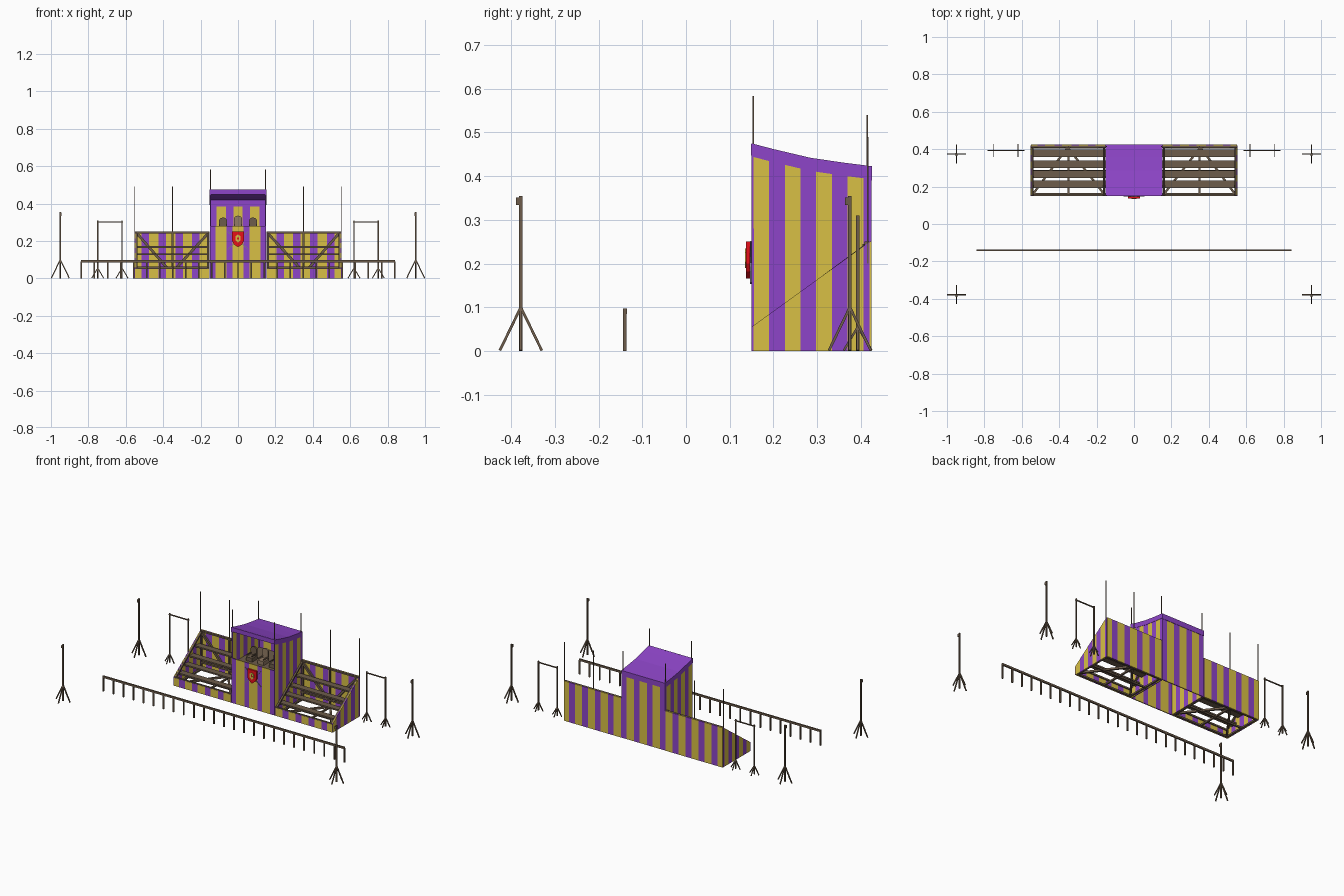
import bpy, bmesh, math
from mathutils import Vector

if "Cube" in bpy.data.objects:
    bpy.data.objects.remove(bpy.data.objects["Cube"])


def mat(name, rgb):
    m = bpy.data.materials.new(name)
    m.diffuse_color = (*rgb, 1)
    m.use_nodes = True
    m.node_tree.nodes["Principled BSDF"].inputs["Base Color"].default_value = m.diffuse_color
    return m


PURPLE = mat("purple cloth", (0.27, 0.06, 0.58))
YELLOW = mat("mustard cloth", (0.69, 0.53, 0.06))
WOOD = mat("brown timber", (0.155, 0.108, 0.07))
DARK = mat("dark iron", (0.06, 0.05, 0.04))
TAN = mat("pale wood", (0.29, 0.2, 0.13))
RED = mat("shield red", (0.8, 0.005, 0.01))
STEEL = mat("steel", (0.2, 0.2, 0.24))


def finish(bm, name, *mats):
    bmesh.ops.recalc_face_normals(bm, faces=bm.faces)
    me = bpy.data.meshes.new(name)
    bm.to_mesh(me)
    bm.free()
    for m in mats:
        me.materials.append(m)
    ob = bpy.data.objects.new(name, me)
    bpy.context.collection.objects.link(ob)
    return ob


def add_bar(bm, a, b, w, h=None):
    """Rectangular bar from a to b; w is the horizontal and h the other cross size."""
    a, b, h = Vector(a), Vector(b), h or w
    d = (b - a).normalized()
    up = Vector((0, 1, 0)) if abs(d.z) > 0.95 else Vector((0, 0, 1))
    s = d.cross(up).normalized()
    u = s.cross(d)
    rings = [[bm.verts.new(p + s * i * w / 2 + u * j * h / 2)
              for i, j in ((-1, -1), (1, -1), (1, 1), (-1, 1))] for p in (a, b)]
    bm.faces.new(rings[0])
    bm.faces.new(rings[1])
    for k in range(4):
        n = (k + 1) % 4
        bm.faces.new((rings[0][k], rings[0][n], rings[1][n], rings[1][k]))


def bars(name, material, items):
    bm = bmesh.new()
    for it in items:
        add_bar(bm, *it)
    return finish(bm, name, material)


def add_slab(bm, pts, along, pos, t):
    """Extrude a (u, z) outline by t; u runs along 'x' or 'y'."""
    if along == 'x':
        vs = [bm.verts.new((u, pos, z)) for u, z in pts]
        off = (0, t, 0)
    else:
        vs = [bm.verts.new((pos, u, z)) for u, z in pts]
        off = (t, 0, 0)
    f = bm.faces.new(vs)
    r = bmesh.ops.extrude_face_region(bm, geom=[f], use_keep_orig=True)
    bmesh.ops.translate(bm, vec=off, verts=[v for v in r['geom'] if isinstance(v, bmesh.types.BMVert)])


def slab(name, material, pts, along, pos, t):
    bm = bmesh.new()
    add_slab(bm, pts, along, pos, t)
    return finish(bm, name, material)


def striped(name, pts, along, pos, t, half_x=0.025):
    """Cloth panel cut into vertical stripes and coloured by position."""
    bm = bmesh.new()
    add_slab(bm, pts, along, pos, t)
    ax = 0 if along == 'x' else 1
    first, period, half = (0, 0.09, half_x) if ax == 0 else (0.172, 0.072, 0.018)
    n = Vector((1, 0, 0)) if ax == 0 else Vector((0, 1, 0))
    for k in range(-7, 8):
        for e in (-half, half):
            bmesh.ops.bisect_plane(bm, geom=bm.verts[:] + bm.edges[:] + bm.faces[:],
                                   plane_co=n * (first + k * period + e), plane_no=n)
    for f in bm.faces:
        d = (f.calc_center_median()[ax] - first + period / 2) % period - period / 2
        f.material_index = 1 if abs(d) < half else 0
    return finish(bm, name, PURPLE, YELLOW)


def rect(a, b, z0, z1):
    return [(a, z0), (b, z0), (b, z1), (a, z1)]


F, B = 0.15, 0.42            # front and back of the stand
ROOF = [(F, 0.475), (0.2, 0.462), (0.285, 0.442), (0.36, 0.431), (0.424, 0.423)]

# central royal box: walls, valances and sagging roof
striped("box_front_wall", rect(-0.15, 0.15, 0, 0.28), 'x', F, 0.006, 0.029)
striped("box_back_wall", rect(-0.15, 0.15, 0, 0.42), 'x', B - 0.002, 0.006)
for s in (-1, 1):
    striped("box_side_wall", [(F, 0)] + [(B, 0)] + [(y, z - 0.004) for y, z in ROOF[::-1]],
            'y', s * 0.15, -s * 0.006)
    slab("side_valance", PURPLE, [(y, z - 0.03) for y, z in ROOF] + ROOF[::-1],
         'y', s * 0.152, -s * 0.004)
slab("roof_cloth", PURPLE, [(y, z - 0.006) for y, z in ROOF] + ROOF[::-1], 'y', -0.151, 0.302)
slab("front_valance", PURPLE, rect(-0.151, 0.151, 0.447, 0.474), 'x', F - 0.001, 0.005)
slab("back_valance", PURPLE, rect(-0.151, 0.151, 0.39, 0.423), 'x', B + 0.001, 0.005)
slab("inner_back_trim", PURPLE, rect(-0.144, 0.144, 0.385, 0.418), 'x', B - 0.006, 0.003)
bars("box_floor", WOOD, [((-0.145, 0.285, 0.245), (0.145, 0.285, 0.245), 0.26, 0.01)])

# three chairs with arched backs
for x, m, top in ((-0.08, WOOD, 0.308), (0, TAN, 0.318), (0.08, WOOD, 0.308)):
    arch = [(x + 0.021 * math.cos(a * math.pi / 8), top + 0.017 * math.sin(a * math.pi / 8)) for a in range(9)]
    slab("chair_back", m, [(x - 0.021, 0.25), (x + 0.021, 0.25)] + arch, 'x', 0.27, 0.01)
    bars("chair_seat", m, [((x, 0.225, 0.262), (x, 0.275, 0.262), 0.042, 0.024)]
         + [((x + d, 0.225, 0.285), (x + d, 0.275, 0.285), 0.006) for d in (-0.018, 0.018)])

# shield with crossed blades and emblem plate
half = [(0.031, 0.25), (0.031, 0.2), (0.022, 0.182)]
outline = half + [(0, 0.166)] + [(-x, z) for x, z in half[::-1]]
slab("shield", RED, outline, 'x', 0.137, 0.01)
slab("shield_emblem", YELLOW, [(0, 0.19), (0.014, 0.203), (0.014, 0.225), (0, 0.234),
                               (-0.014, 0.225), (-0.014, 0.203)], 'x', 0.135, 0.004)
slab("emblem_centre", RED, [(0, 0.202), (0.006, 0.213), (0, 0.224), (-0.006, 0.213)], 'x', 0.1345, 0.003)
bars("crossed_blades", STEEL, [((-s * 0.055, 0.148, 0.155), (s * 0.055, 0.148, 0.25), 0.004) for s in (-1, 1)])

# seating wings on both sides
for s in (-1, 1):
    a, b = sorted((s * 0.152, s * 0.55))
    striped("wing_back_wall", rect(a, b, 0, 0.25), 'x', B, 0.005)
    striped("wing_front_skirt", rect(a, b, 0, 0.05), 'x', F, 0.005)
    striped("wing_end_wall", [(F, 0), (B, 0), (B, 0.25), (F, 0.055)], 'y', s * 0.553, -s * 0.005)
    bars("bench_planks", WOOD, [((a, y, z), (b, y, z), 0.04, 0.009) for y, z in
                                ((0.213, 0.06), (0.267, 0.094), (0.32, 0.128), (0.378, 0.168))])
    frame = []
    for x in (0.16, 0.35, 0.543):         # sloping stringers, posts and ground beams
        frame += [((s * x, F + 0.005, 0.006), (s * x, B, 0.006), 0.01)]
        frame += [((s * x, 0.413, 0), (s * x, 0.413, 0.25), 0.01)]
        if x != 0.35:
            frame += [((s * x, F + 0.005, 0.05), (s * x, B - 0.005, 0.242), 0.01)]
    for y, z in ((0.156, 0.05), (0.414, 0.245), (0.413, 0.05), (0.16, 0.006), (0.412, 0.006), (0.285, 0.006)):
        frame += [((a, y, z), (b, y, z), 0.01)]
    for x in (0.16, 0.54):                # floor diagonals and back wall braces
        frame += [((s * x, 0.16, 0.012), (s * 0.355, 0.41, 0.012), 0.012)]
        frame += [((s * x, 0.41, 0.24), (s * (0.355 + (x - 0.35) * 0.1), 0.41, 0.05), 0.012, 0.014)]
    bars("wing_timber_frame", WOOD, frame)

# thin banner poles
poles = []
for s in (-1, 1):
    poles += [((s * 0.147, 0.154, 0), (s * 0.147, 0.154, 0.583), 0.004),
              ((s * 0.147, 0.415, 0), (s * 0.147, 0.415, 0.54), 0.004)]
    poles += [((s * x, 0.416, 0.2), (s * x, 0.416, 0.49), 0.004) for x in (0.35, 0.552)]
bars("banner_poles", WOOD, poles)

# tilt barrier along the lists
bars("barrier_fence", WOOD, [((-0.84, -0.14, 0.091), (0.84, -0.14, 0.091), 0.009, 0.012)]
     + [((-0.837 + i * 1.674 / 24, -0.14, 0), (-0.837 + i * 1.674 / 24, -0.14, 0.09), 0.008) for i in range(25)])


def splayed_pole(x, y, height, w, spread, brace, leg):
    items = [((x, y, 0), (x, y, height), w)]
    for dx, dy in ((1, 0), (-1, 0), (0, 1), (0, -1)):
        items.append(((x, y, brace), (x + dx * spread, y + dy * spread, 0.001), leg))
    return items


# corner torch posts and side racks
for s in (-1, 1):
    for y in (-0.378, 0.375):
        bars("torch_post", WOOD, splayed_pole(s * 0.95, y, 0.355, 0.008, 0.048, 0.1, 0.006))
        bars("torch_head", WOOD, [((s * 0.95, y - 0.006, 0.334), (s * 0.95, y - 0.006, 0.351), 0.011)])
    rack = [((s * 0.615, 0.393, 0.301), (s * 0.755, 0.393, 0.301), 0.006)]
    for x in (0.62, 0.75):
        rack += splayed_pole(s * x, 0.393, 0.31, 0.007, 0.032, 0.055, 0.005)
    bars("lance_rack", WOOD, rack)
